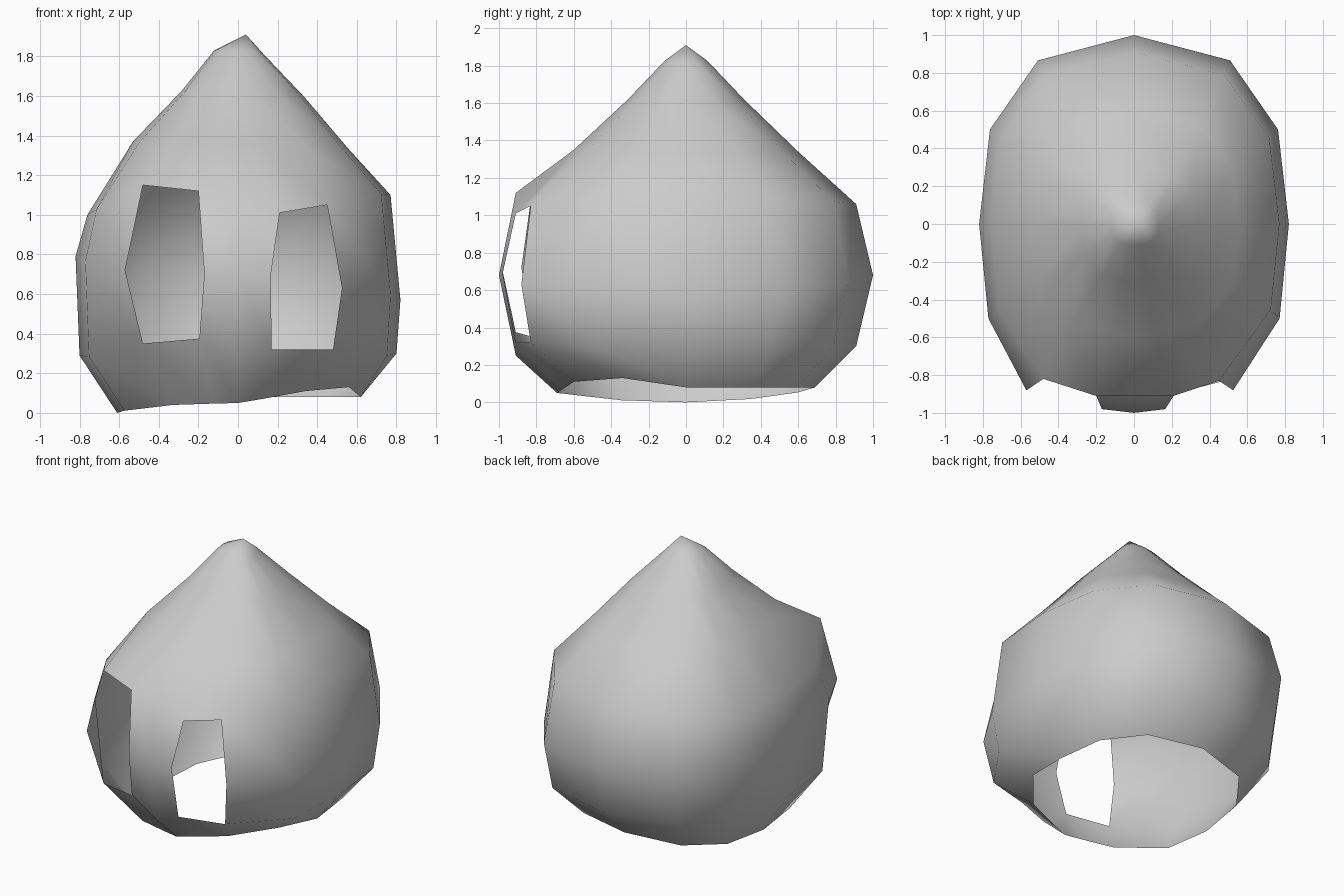
import bpy, bmesh

if "Cube" in bpy.data.objects:
    bpy.data.objects.remove(bpy.data.objects["Cube"])

# Unit cross-section of the shell, counter-clockwise seen from above.
# The extra columns beside the front centre carry the inner edges of the eye holes.
half = [(0, -1), (.21, -.97), (.62, -.88), (.94, -.5), (1, 0), (.93, .5), (.62, .866), (0, 1)]
section = half + [(-x, y) for x, y in half[-2:0:-1]]
N = len(section)

# Rings: left width, right width, depth, then z at front, right, back, left
rings = [
    (.12, .13, .115, 1.825, 1.81, 1.825, 1.83),
    (.28, .33, .31, 1.62, 1.60, 1.62, 1.63),
    (.53, .56, .60, 1.35, 1.33, 1.34, 1.37),
    (.76, .77, .91, 1.12, 1.10, 1.06, 1.00),
    (.82, .82, 1.0, .68, .57, .68, .79),
    (.80, .80, .91, .25, .30, .30, .29),
    (.61, .62, .69, .05, .08, .08, .00),
]

# Hand-placed corners of the eye holes and the wavy rim: (ring, column) -> position
corners = {
    (3, 1): (.21, -.91, 1.01), (3, 2): (.45, -.83, 1.05),
    (4, 1): (.165, -.98, .69), (4, 2): (.525, -.88, .63),
    (5, 1): (.17, -.91, .32), (5, 2): (.48, -.83, .32),
    (3, 13): (-.20, -.91, 1.12), (3, 12): (-.48, -.82, 1.15),
    (4, 13): (-.17, -.98, .70), (4, 12): (-.57, -.88, .72),
    (5, 13): (-.195, -.91, .375), (5, 12): (-.48, -.82, .35),
    (6, 1): (.12, -.66, .07), (6, 2): (.34, -.60, .11), (6, 3): (.56, -.34, .13),
    (6, 12): (-.33, -.60, .04), (6, 13): (-.12, -.66, .047),
}


def ring_point(r, c):
    if (r, c) in corners:
        return corners[r, c]
    left, right, depth, zf, zr, zb, zl = rings[r]
    u, v = section[c]
    w = v * v / (u * u + v * v)
    z = (zb if v > 0 else zf) * w + (zr if u > 0 else zl) * (1 - w)
    return (u * (right if u > 0 else left), v * depth, z)


# Hood shell: pointed cap, rings of quads, two eye openings and an open neck
bm = bmesh.new()
tip = bm.verts.new((.04, 0, 1.91))
grid = [[bm.verts.new(ring_point(r, c)) for c in range(N)] for r in range(len(rings))]
for c in range(N):
    d = (c + 1) % N
    bm.faces.new((tip, grid[0][c], grid[0][d]))
    for r in range(len(rings) - 1):
        if r in (3, 4) and c in (1, 12):
            continue
        bm.faces.new((grid[r][c], grid[r + 1][c], grid[r + 1][d], grid[r][d]))
for f in bm.faces:
    f.smooth = True
mesh = bpy.data.meshes.new("hood")
bm.to_mesh(mesh)
bm.free()
hood = bpy.data.objects.new("hood", mesh)
bpy.context.collection.objects.link(hood)
